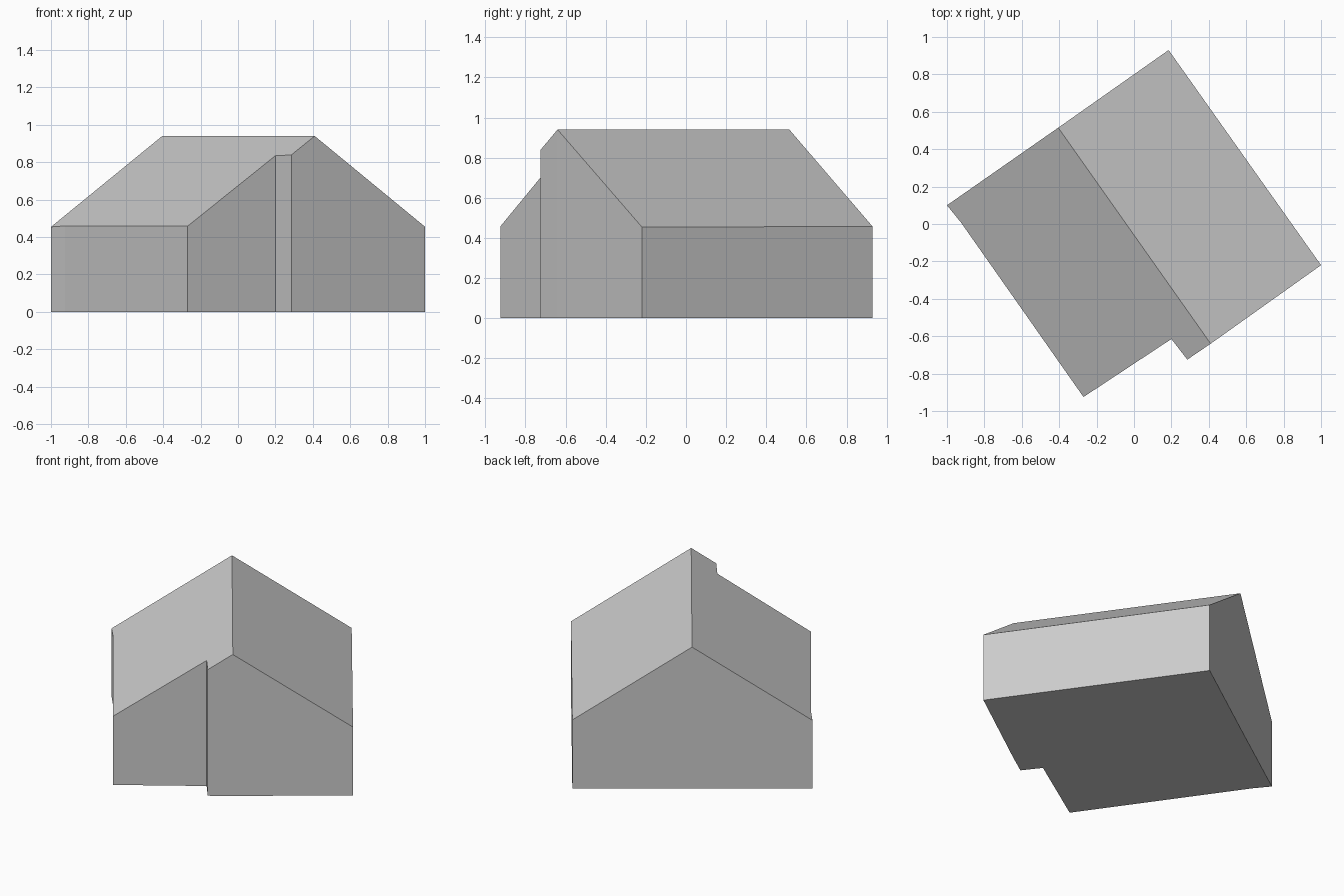
import bpy
import bmesh
from mathutils import Vector

cube = bpy.data.objects.get("Cube")
if cube:
    bpy.data.objects.remove(cube, do_unlink=True)

grey = bpy.data.materials.new("plain grey")
grey.use_nodes = True
colour = (0.6, 0.6, 0.6, 1)
grey.diffuse_color = colour
grey.node_tree.nodes["Principled BSDF"].inputs["Base Color"].default_value = colour

# Footprint, anticlockwise, including both ridge ends
ridge_front, ridge_back = Vector((0.41, -0.64)), Vector((-0.405, 0.515))
footprint = [Vector(p) for p in (
    (-1, 0.1), (-0.925, 0.008), (-0.27, -0.925), (0.2, -0.615), (0.285, -0.725),
    ridge_front, (1, -0.22), (0.185, 0.93), ridge_back)]
RIDGE, SLOPE = 0.94, 0.67
along = (ridge_front - ridge_back).normalized()
across = Vector((-along.y, along.x))


def roof_height(p):
    return RIDGE - SLOPE * abs((p - ridge_front).dot(across))


# Walls and floor, with the roof split along the ridge
bm = bmesh.new()
low = [bm.verts.new((p.x, p.y, 0)) for p in footprint]
high = [bm.verts.new((p.x, p.y, roof_height(p))) for p in footprint]
count = len(footprint)
for i in range(count):
    j = (i + 1) % count
    bm.faces.new((low[i], low[j], high[j], high[i]))
bm.faces.new(low[::-1])
bm.faces.new(high[:6] + high[8:])
bm.faces.new(high[5:])
bmesh.ops.recalc_face_normals(bm, faces=bm.faces)

mesh = bpy.data.meshes.new("gabled_house")
bm.to_mesh(mesh)
bm.free()
mesh.materials.append(grey)
house = bpy.data.objects.new("gabled_house", mesh)
bpy.context.collection.objects.link(house)
